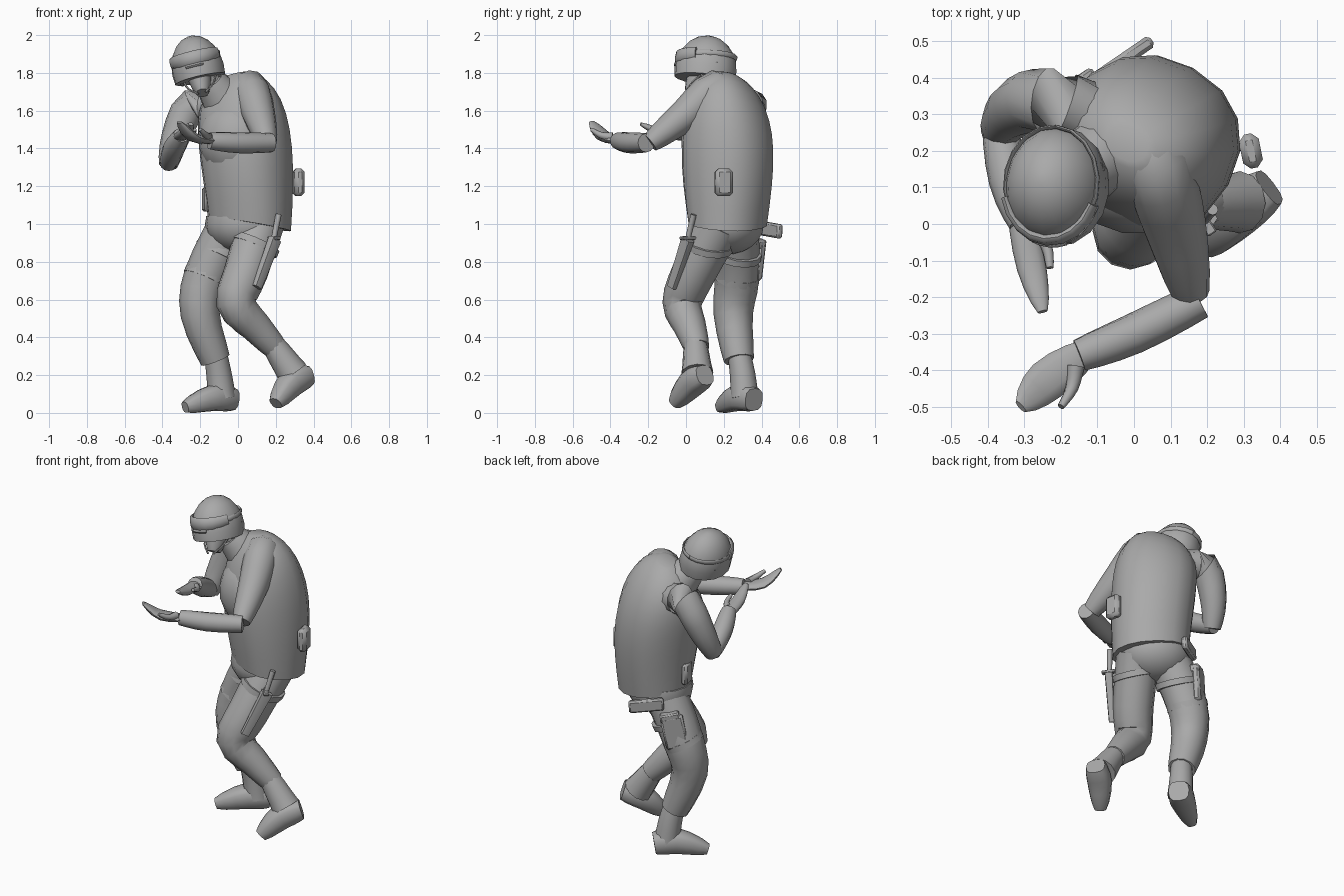
import bpy
from math import sin, cos, pi, radians, copysign, sqrt
from mathutils import Matrix, Vector

if "Cube" in bpy.data.objects:
    bpy.data.objects.remove(bpy.data.objects["Cube"])

GREY = (.4, .4, .4, 1)
grey = bpy.data.materials.new("plain grey")
grey.use_nodes = True
grey.diffuse_color = GREY
grey.node_tree.nodes["Principled BSDF"].inputs["Base Color"].default_value = GREY


def make(name, verts, faces, frame, angle=50):
    mesh = bpy.data.meshes.new(name)
    mesh.from_pydata([frame @ Vector(v) for v in verts], [], faces)
    mesh.materials.append(grey)
    part = bpy.data.objects.new(name, mesh)
    bpy.context.collection.objects.link(part)
    bpy.ops.object.select_all(action='DESELECT')
    bpy.context.view_layer.objects.active = part
    part.select_set(True)
    bpy.ops.object.mode_set(mode='EDIT')
    bpy.ops.mesh.select_all(action='SELECT')
    bpy.ops.mesh.normals_make_consistent(inside=False)
    bpy.ops.object.mode_set(mode='OBJECT')
    bpy.ops.object.shade_smooth_by_angle(angle=radians(angle))
    return part


def rounded(value, power):
    return copysign(abs(value) ** power, value)


def loft(name, rings, sides=12, power=1, frame=Matrix()):
    """Skin rings of (centre, U axis, V axis) and cap both ends."""
    turns = [2 * pi * i / sides for i in range(sides)]
    verts = [centre + u * rounded(cos(t), power) + v * rounded(sin(t), power)
             for centre, u, v in rings for t in turns]
    faces = [(row + i, row + (i + 1) % sides, row + sides + (i + 1) % sides, row + sides + i)
             for row in range(0, len(verts) - sides, sides) for i in range(sides)]
    faces += [range(sides), range(len(verts) - sides, len(verts))]
    return make(name, verts, faces, frame)


def smooth_path(joints, steps):
    """Sample a curve that passes through every joint."""
    knots = [Vector(j) for j in joints]
    knots = [knots[0], *knots, knots[-1]]
    path = []
    for a, b, c, d in zip(knots, knots[1:], knots[2:], knots[3:]):
        for i in range(steps):
            t = i / steps
            path.append(b + (c - a) * t / 2 + (a - b * 2.5 + c * 2 - d / 2) * t ** 2
                        + (b * 3 - c * 3 + d - a) * t ** 3 / 2)
    return path + [knots[-1]]


def limb(name, joints, start, end, bulge=0, flat=1, side=(1, 0, 0), steps=3, **options):
    """Tube through the joints: radius runs from start to end, swelling between."""
    path = smooth_path(joints, steps)
    last = len(path) - 1
    rings = []
    for i, centre in enumerate(path):
        along = (path[min(i + 1, last)] - path[max(i - 1, 0)]).normalized()
        u = Vector(side)
        u = (u - along * u.dot(along)).normalized()
        radius = start + (end - start) * i / last + bulge * sin(pi * i / last)
        rings.append((centre, u * radius, along.cross(u) * radius * flat))
    return loft(name, rings, **options)


def dome(name, centre, size, low, high, yaw=0, **options):
    """Slice of an ellipsoid between two latitudes in degrees."""
    rings = []
    spin = Matrix.Rotation(yaw, 3, 'Z')
    for i in range(7):
        lat = radians(low + (high - low) * i / 6)
        rings.append((Vector(centre) + Vector((0, 0, size[2] * sin(lat))),
                      spin @ Vector((size[0] * cos(lat), 0, 0)),
                      spin @ Vector((0, size[1] * cos(lat), 0))))
    return loft(name, rings, sides=16, **options)


def box(name, centre, size, yaw=0, roll=0, bevel=.012):
    frame = (Matrix.Translation(centre) @ Matrix.Rotation(yaw, 4, 'Z')
             @ Matrix.Rotation(roll, 4, 'Y'))
    x, y, z = (Vector(axis) * length / 2 for axis, length in zip(Matrix.Identity(3), size))
    verts = [x * a + y * b + z * c for c in (-1, 1)
             for a, b in ((-1, -1), (1, -1), (1, 1), (-1, 1))]
    faces = [range(4), range(4, 8)]
    faces += [(i, (i + 1) % 4, (i + 1) % 4 + 4, i + 4) for i in range(4)]
    edge = make(name, verts, faces, frame, angle=35).modifiers.new("bevel", 'BEVEL')
    edge.width, edge.segments = bevel, 1


# Vest: hunched torso turned to its right, sloping hem, rounding in at the shoulders
TURN = -.5
rings = []
for i in range(13):
    t = sin(pi / 2 * i / 12) * .99
    close = sqrt(1 - t ** 5)
    hem = (1 - t) ** 4 / 8
    across = Vector((cos(TURN), sin(TURN), t * t / 4 - hem)) * (.22 + t / 20) * close
    deep = Vector((-sin(TURN), cos(TURN), -hem)) * (.2 + .04 * sin(pi * t)) * close
    rings.append((Vector((.06 - .08 * t * t, .22, 1 + .8 * t)), across, deep))
loft("vest", rings, sides=16, power=.9)
dome("vest_chest", (-.03, .13, 1.45), (.19, .15, .2), -60, 80, yaw=TURN)
dome("pelvis", (.03, .22, 1), (.21, .19, .16), -80, 15, yaw=TURN)
limb("collar", [(-.08, .19, 1.66), (-.15, .14, 1.76)], .12, .08)
limb("neck", [(-.1, .18, 1.7), (-.2, .11, 1.84)], .07, .06)

# Legs
limb("left_trouser_leg", [(.12, .18, 1), (.04, .04, .74), (-.01, -.02, .58),
                          (.09, .02, .46), (.2, .06, .34)], .125, .065, bulge=.01)
limb("right_trouser_leg", [(-.03, .26, 1), (-.17, .27, .72), (-.2, .25, .52),
                           (-.12, .28, .28)], .125, .08, bulge=.01)

# Boots
limb("left_boot_shaft", [(.18, .05, .37), (.29, .06, .21)], .06, .085)
limb("left_boot_foot", [(.37, .1, .2), (.28, .03, .155), (.2, -.06, .05)],
     .055, .035, bulge=.025, side=(1, -1, 0), power=.75)
limb("right_boot_shaft", [(-.12, .28, .32), (-.1, .3, .2), (-.085, .31, .08)], .06, .075)
limb("right_boot_foot", [(-.03, .36, .07), (-.13, .28, .08), (-.28, .18, .03)],
     .06, .03, bulge=.025, side=(.6, -.8, 0), power=.75)

# Left arm reaching across the front
limb("left_sleeve", [(0, .27, 1.66), (.06, .16, 1.72), (.11, 0, 1.58), (.155, -.19, 1.43)],
     .08, .052, bulge=.03)
limb("left_forearm", [(.18, -.21, 1.43), (0, -.3, 1.43), (-.15, -.36, 1.44)], .05, .045, bulge=.008)
limb("left_hand", [(-.13, -.35, 1.44), (-.24, -.43, 1.46), (-.31, -.5, 1.54)],
     .035, .02, bulge=.03, flat=.4, side=(.6, -.8, 0))
limb("left_thumb", [(-.16, -.39, 1.46), (-.17, -.45, 1.47), (-.2, -.5, 1.5)], .025, .01, sides=8)

# Right arm bent up beside the chest
limb("right_sleeve", [(-.08, .28, 1.6), (-.24, .34, 1.63), (-.33, .31, 1.46), (-.37, .25, 1.31)],
     .09, .05, bulge=.015)
limb("right_forearm", [(-.37, .27, 1.32), (-.34, .12, 1.4), (-.3, 0, 1.47)],
     .045, .042, bulge=.014, side=(0, 0, 1))
limb("right_hand", [(-.31, .03, 1.46), (-.28, -.12, 1.48), (-.25, -.24, 1.53)],
     .035, .014, bulge=.016, flat=.6)
limb("right_thumb", [(-.28, -.02, 1.47), (-.24, -.06, 1.48), (-.23, -.12, 1.5)], .022, .01, sides=8)

# Head, with the helmet and goggles tipped slightly back on it
HEAD = (Matrix.Translation((-.225, .1, 1.87)) @ Matrix.Rotation(-.24, 4, 'Y')
        @ Matrix.Rotation(-.08, 4, 'Z'))
HELMET = HEAD @ Matrix.Rotation(-.12, 4, 'X')
limb("face", [(0, 0, .03), (0, -.01, -.07), (0, -.07, -.18)], .085, .035, bulge=.01, flat=1.2,
     frame=HEAD)
make("nose", [(0, -.1, -.03), (-.02, -.1, -.09), (.02, -.1, -.09), (0, -.14, -.085)],
     [(0, 1, 3), (0, 3, 2), (1, 2, 3), (0, 2, 1)], HEAD)
dome("helmet", (0, .01, -.06), (.14, .165, .19), -14, 84, frame=HELMET)
for label, x in (("left", 1), ("right", -1)):
    limb(label + "_ear_flap", [(x * .12, .02, -.04), (x * .1, .015, -.12)], .06, .025, flat=.2,
         side=(0, 1, 0), power=.7, frame=HEAD)
    limb(label + "_chin_strap", [(x * .09, 0, -.09), (x * .07, -.06, -.14), (x * .02, -.1, -.18)],
         .006, .006, sides=6, frame=HEAD)


def around(start, stop, step, z):
    """Points round the helmet, measured in degrees from its front."""
    turns = [radians(d) for d in range(start, stop + 1, step)]
    return [(.13 * sin(a), .01 - .155 * cos(a), z - .015 * cos(a)) for a in turns]


band = dict(side=(0, 0, 1), steps=1, sides=8, frame=HELMET)
limb("goggles", around(-72, 72, 18, .01), .03, .03, bulge=.008, flat=.4, power=.7, **band)
limb("goggle_nose_gap", around(-20, 20, 10, -.03), .012, .012, flat=1.3, **band)
limb("goggle_strap", around(-180, 180, 20, .01), .014, .014, flat=.4, **band)

# Pouches on the vest
box("left_hip_pouch", (.32, .2, 1.22), (.055, .095, .145), yaw=.2, bevel=.018)
box("right_belt_pouch", (-.165, .23, 1.13), (.04, .09, .13), yaw=.2)

# Knife in a sheath on the left thigh
limb("knife_sheath", [(.195, .01, .92), (.1, -.075, .665)], .025, .018, flat=1.5,
     side=(1, -1, 0), sides=8, power=.6)
limb("knife_handle", [(.185, .005, .9), (.215, .04, 1.05)], .014, .016, sides=8)
box("knife_guard", (.19, .01, .925), (.03, .09, .018), yaw=.6, bevel=.004)

# Pistol in a holster on the right thigh
box("holster", (-.175, .365, .81), (.13, .045, .2), yaw=.6, roll=.2)
box("holster_flap", (-.15, .375, .9), (.11, .055, .05), yaw=.6, roll=.2, bevel=.008)
box("pistol_grip", (-.035, .445, .97), (.2, .036, .075), yaw=.6, roll=.1, bevel=.01)

# Straps round the thighs
for name, place, radius in (("left_thigh_strap", (.09, .12, .89), .133),
                            ("right_upper_strap", (-.1, .27, .84), .13),
                            ("right_lower_strap", (-.17, .27, .72), .12)):
    slant = Vector((.007, .003, .016))
    limb(name, [Vector(place) + slant, Vector(place) - slant], radius, radius, steps=1)
